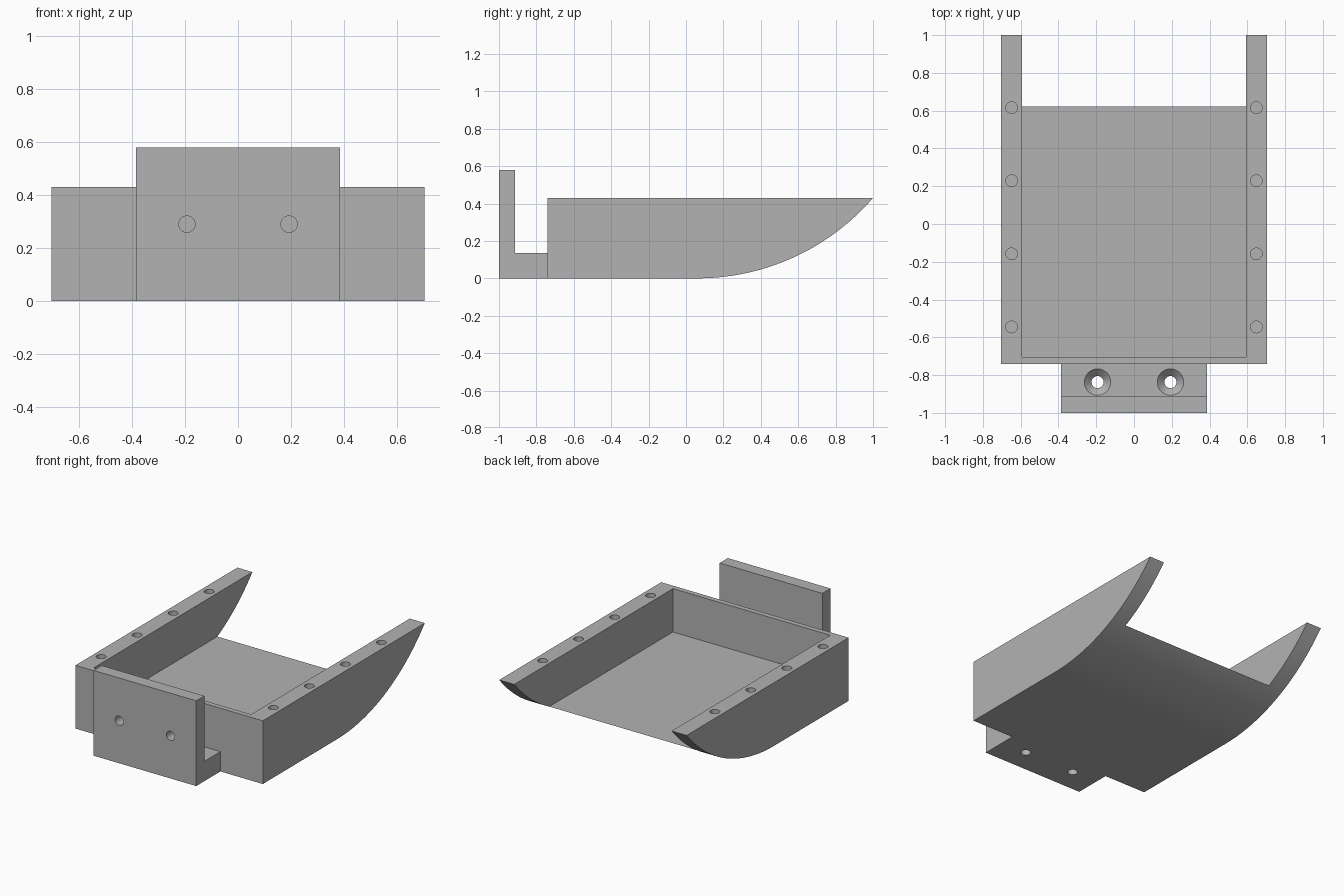
import bpy, bmesh, math
from mathutils import Matrix, Vector

if "Cube" in bpy.data.objects:
    bpy.data.objects.remove(bpy.data.objects["Cube"], do_unlink=True)

grey = bpy.data.materials.new("plain_grey")
grey.use_nodes = True
colour = (0.45, 0.45, 0.45, 1)
grey.diffuse_color = colour
grey.node_tree.nodes["Principled BSDF"].inputs["Base Color"].default_value = colour


def make_object(name, bm):
    bmesh.ops.recalc_face_normals(bm, faces=bm.faces)
    mesh = bpy.data.meshes.new(name)
    bm.to_mesh(mesh)
    bm.free()
    mesh.materials.append(grey)
    ob = bpy.data.objects.new(name, mesh)
    bpy.context.collection.objects.link(ob)
    return ob


def extrude_profile(name, points, half_width):
    """Side profile of (y, z) points, extruded across x."""
    bm = bmesh.new()
    face = bm.faces.new([bm.verts.new((-half_width, y, z)) for y, z in points])
    out = bmesh.ops.extrude_face_region(bm, geom=[face])
    verts = [g for g in out["geom"] if isinstance(g, bmesh.types.BMVert)]
    bmesh.ops.translate(bm, verts=verts, vec=(2 * half_width, 0, 0))
    return make_object(name, bm)


def add_cone(bm, centre, r1, r2, depth, axis="Z"):
    turn = Matrix.Rotation(math.pi / 2, 4, "X") if axis == "Y" else Matrix()
    bmesh.ops.create_cone(bm, cap_ends=True, segments=32, radius1=r1, radius2=r2,
                          depth=depth, matrix=Matrix.Translation(Vector(centre)) @ turn)


def cut(target, name, bm):
    cutter = make_object(name, bm)
    cutter.hide_render = True
    mod = target.modifiers.new(name, "BOOLEAN")
    mod.operation, mod.solver, mod.object = "DIFFERENCE", "EXACT", cutter
    bpy.context.view_layer.objects.active = target
    bpy.ops.object.modifier_apply(modifier=name)
    bpy.data.objects.remove(cutter, do_unlink=True)


def smooth(ob):
    bpy.ops.object.select_all(action="DESELECT")
    ob.select_set(True)
    bpy.context.view_layer.objects.active = ob
    bpy.ops.object.shade_smooth_by_angle(angle=math.radians(20))


WIDTH, TOP, FLOOR = 0.705, 0.43, 0.135
WALL_FRONT, BEND = -0.74, 0.06

# Tray: flat bottom that sweeps up to the tips of the side rails
radius = ((1 - BEND) ** 2 + TOP ** 2) / (2 * TOP)
sweep = math.asin((1 - BEND) / radius)
steps = 40
arc = [(BEND + radius * math.sin(sweep * i / steps),
        radius * (1 - math.cos(sweep * i / steps))) for i in range(steps + 1)]
tray = extrude_profile("tray", [(WALL_FRONT, 0)] + arc + [(WALL_FRONT, TOP)], WIDTH)

# Open-backed pocket between the rails
bm = bmesh.new()
bmesh.ops.create_cube(bm, size=1, matrix=Matrix.Translation((0, 0.3475, FLOOR + 0.5))
                      @ Matrix.Diagonal((1.184, 2.105, 1, 1)))
cut(tray, "pocket", bm)

# Blind screw holes along both rails
bm = bmesh.new()
for x in (-0.648, 0.648):
    for i in range(4):
        add_cone(bm, (x, -0.545 + 0.387 * i, TOP), 0.031, 0.031, 0.4)
cut(tray, "rail_holes", bm)
smooth(tray)

# Mounting bracket: ledge with an upright plate
bracket = extrude_profile("mounting_bracket", [
    (-1, 0), (WALL_FRONT, 0), (WALL_FRONT, FLOOR),
    (-0.913, FLOOR), (-0.913, 0.58), (-1, 0.58)], 0.386)

# Holes through the plate and the ledge, then countersinks in the ledge
plate_holes, ledge_holes, sinks = bmesh.new(), bmesh.new(), bmesh.new()
for x in (-0.193, 0.193):
    add_cone(plate_holes, (x, -0.96, 0.29), 0.031, 0.031, 0.2, "Y")
    add_cone(ledge_holes, (x, -0.837, 0.07), 0.032, 0.032, 0.3)
    add_cone(sinks, (x, -0.837, FLOOR - 0.015), 0.03, 0.08, 0.05)
cut(bracket, "plate_holes", plate_holes)
cut(bracket, "ledge_holes", ledge_holes)
cut(bracket, "countersinks", sinks)
smooth(bracket)
